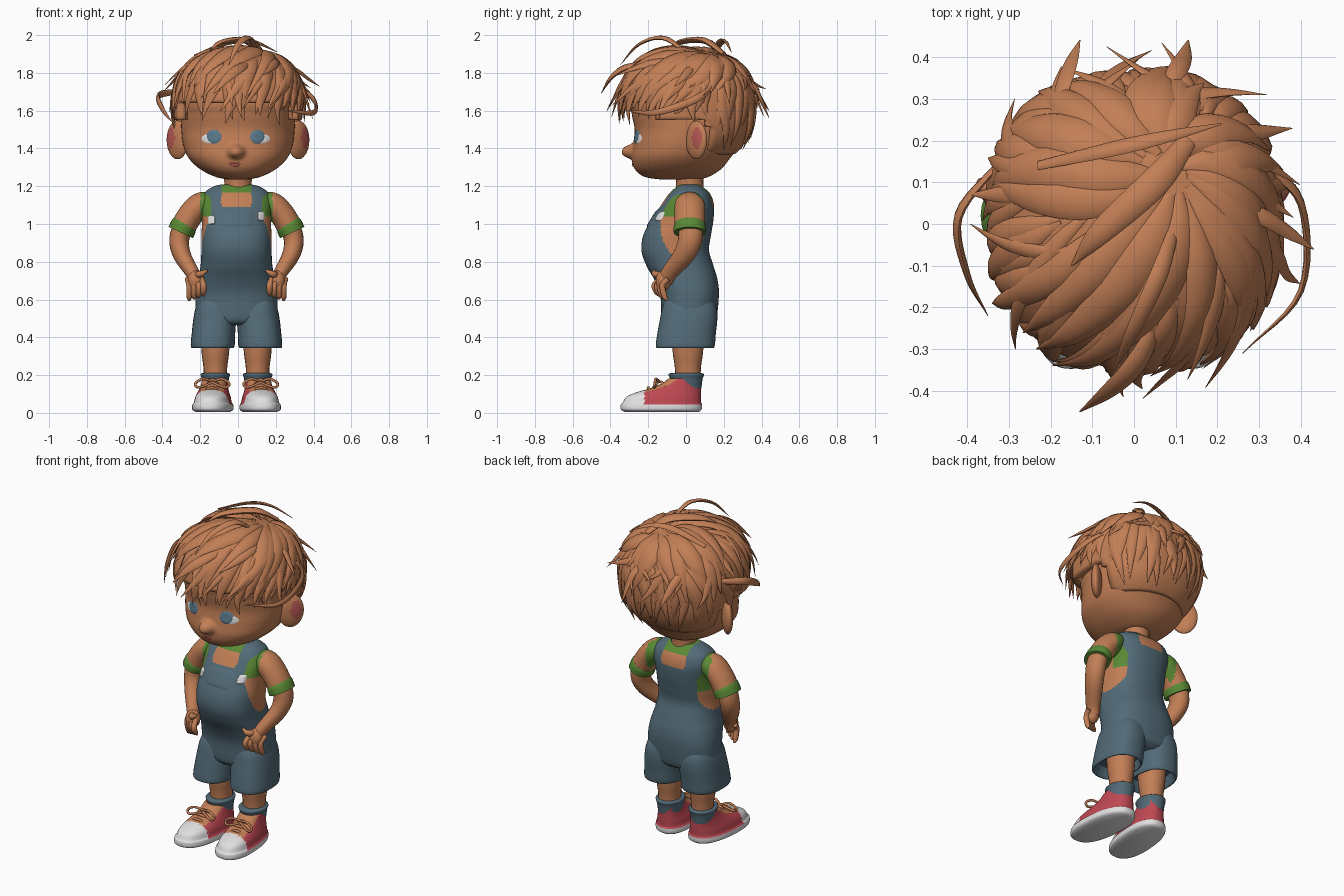
import bpy, bmesh, math, random
from mathutils import Vector, Matrix
from mathutils.bvhtree import BVHTree

if "Cube" in bpy.data.objects:
    bpy.data.objects.remove(bpy.data.objects["Cube"])

random.seed(11)
rnd, TAU = random.uniform, 2 * math.pi

def mat(name, r, g, b):
    m = bpy.data.materials.new(name)
    m.diffuse_color = (r, g, b, 1)
    m.use_nodes = True
    m.node_tree.nodes["Principled BSDF"].inputs["Base Color"].default_value = m.diffuse_color
    return m

TAN, DENIM = mat("warm_tan", .54, .21, .092), mat("denim_blue", .085, .145, .185)
GREEN, RED = mat("shirt_green", .10, .25, .035), mat("shoe_red", .52, .065, .085)
WHITE, IRIS = mat("off_white", .74, .74, .74), mat("eye_blue", .10, .19, .26)
PINK = mat("soft_pink", .48, .10, .09)

def spline(pts, m):
    """Catmull-Rom through tuples of any length, m steps per span."""
    p = [Vector(q) for q in pts]
    p = [2 * p[0] - p[1]] + p + [2 * p[-1] - p[-2]]
    out = []
    for a, b, c, d in zip(p, p[1:], p[2:], p[3:]):
        for t in (k / m for k in range(m)):
            out.append(.5 * (2 * b + (c - a) * t + (2 * a - 5 * b + 4 * c - d) * t * t
                             + (3 * b - a - 3 * c + d) * t ** 3))
    return out + [p[-2]]

def finish(name, bm, mats, rule=None, xf=None):
    bmesh.ops.recalc_face_normals(bm, faces=bm.faces)
    for f in bm.faces:
        f.material_index = rule(f.calc_center_median(), f.normal) if rule else 0
    if xf:
        bm.transform(xf)
        bmesh.ops.recalc_face_normals(bm, faces=bm.faces)
    me = bpy.data.meshes.new(name)
    bm.to_mesh(me)
    bm.free()
    for m in mats:
        me.materials.append(m)
    ob = bpy.data.objects.new(name, me)
    bpy.context.collection.objects.link(ob)
    bpy.ops.object.select_all(action='DESELECT')
    ob.select_set(True)
    bpy.context.view_layer.objects.active = ob
    bpy.ops.object.shade_smooth_by_angle(angle=math.radians(60))
    return ob

def skin_rings(bm, rings):
    vs = [[bm.verts.new(p) for p in r] for r in rings]
    for a, b in zip(vs, vs[1:]):
        for i in range(len(a)):
            bm.faces.new((a[i - 1], a[i], b[i], b[i - 1]))
    bm.faces.new(vs[0])
    bm.faces.new(vs[-1][::-1])

def outline(n, e):
    """Unit superellipse."""
    f = lambda v: math.copysign(abs(v) ** (2 / e), v)
    return [(f(math.cos(TAU * i / n)), f(math.sin(TAU * i / n))) for i in range(n)]

def loft(name, keys, mats, rule=None, m=5, n=48, e=2.4, xf=None, push=lambda p: 0):
    """Stack of rounded outlines; keys are (z, centre x, half width, front y, back y)."""
    bm = bmesh.new()
    skin_rings(bm, [[(cx + rx * u, (yf + yb) / 2 + (yb - yf) / 2 * w, z) for u, w in outline(n, e)]
                    for z, cx, rx, yf, yb in spline(keys, m)])
    for v in bm.verts:
        v.co.y += push(v.co)
    return finish(name, bm, mats, rule, xf)

def tubes(name, paths, mats, rule=None, xf=None, m=4, n=20, flat=1, centre=None):
    """Tapered tubes from (points, radii); flat squashes toward centre (hair) or along y."""
    bm = bmesh.new()
    for pts, radii in paths:
        data, rings = spline([(*p, r) for p, r in zip(pts, radii)], m), []
        for i, d in enumerate(data):
            p = d.xyz
            t = (data[min(i + 1, len(data) - 1)].xyz - data[max(i - 1, 0)].xyz).normalized()
            b = t.cross(p - centre if centre else Vector((0, 1, 0))).normalized()
            c = b.cross(t) * flat
            rings.append([p + max(d.w, .001) * (b * u + c * w) for u, w in outline(n, 2)])
        skin_rings(bm, rings)
    return finish(name, bm, mats, rule, xf)

def ball(name, xf, mats, scale, rule=None):
    bm = bmesh.new()
    bmesh.ops.create_uvsphere(bm, u_segments=40, v_segments=32, radius=1)
    bm.transform(Matrix.Diagonal((*scale, 1)))
    return finish(name, bm, mats, rule, xf)

def decal(name, target, cx, cz, rx, rz, m, lift=.004, e=2, bend=0):
    """Thin patch wrapped on the front of the target."""
    me = target.data
    tree = BVHTree.FromPolygons([v.co for v in me.vertices], [p.vertices for p in me.polygons])
    rings = []
    for k in (1, .75, .5, .25, .02):
        xz = [(cx + rx * u * k, cz + rz * w * k + bend * (u * k) ** 2) for u, w in outline(32, e)]
        rings.append([(x, tree.ray_cast(Vector((x, -2, z)), Vector((0, 1, 0)))[0].y
                       - lift * (1 if k < 1 else -.2), z) for x, z in xz])
    bm = bmesh.new()
    skin_rings(bm, rings)
    return finish(name, bm, [m])

X0 = -.008
# head with nose bump, neck, face details
def nose(p):
    d = ((p.x + .01) / .034) ** 2 + ((p.z - 1.385) / .03) ** 2
    return -.054 * math.exp(-d * d * .5) if p.y < -.1 else 0

head = loft("head", [(1.235, 0, .05, -.13, .06), (1.25, 0, .12, -.22, .12), (1.29, 0, .2, -.27, .185),
                     (1.35, 0, .262, -.287, .235), (1.42, 0, .29, -.28, .285), (1.5, 0, .3, -.272, .318),
                     (1.58, 0, .302, -.287, .32), (1.66, 0, .3, -.295, .31), (1.78, 0, .23, -.23, .23)],
            [TAN], m=10, n=128, e=2.2, push=nose)
tubes("neck", [([(0, .02, 1.13), (0, .02, 1.2), (0, .02, 1.3)], [.085, .072, .08])], [TAN])
decal("mouth", head, -.015, 1.312, .036, .01, PINK, bend=.014)
for s in (-1, 1):
    decal("eye_white", head, s * .135 - .012, 1.452, .049, .026, WHITE, .003)
    decal("iris", head, s * .116 - .012, 1.462, .042, .039, IRIS, .006)
    # ears, turned outward and forward
    turn = Matrix.Translation((.32, .055, 1.445)) @ Matrix.Rotation(-.8, 4, 'Z')
    ball("ear", Matrix.Diagonal((s, 1, 1, 1)) @ turn, [TAN, PINK], (.03, .075, .102), lambda c, n: int(
        c.x > 0 and ((c.y - .026) / .032) ** 2 + ((c.z - .01) / .056) ** 2 < 1))

# hair cap
HC = Vector((0, .005, 1.61))
def scalp(az, th, k=1, whorl=0):
    d = Vector((math.sin(th) * math.cos(az), math.sin(th) * math.sin(az), math.cos(th)))
    d += Vector((.32, .42, 0)) * whorl * max(0, math.cos(th))
    return HC + d * k * sum(abs(c / r) ** 2.4 for c, r in zip(d, (.342, .35, .312))) ** (-1 / 2.4)

bm = bmesh.new()
skin_rings(bm, [[scalp(TAU * i / 64, .02 + 2.5 * j / 48) for i in range(64)] for j in range(49)])
def below_hairline(c):
    return c.z < (1.65 if c.y < -.15 else 1.55 if c.y < .12 else 1.37)
bmesh.ops.delete(bm, geom=[f for f in bm.faces if below_hairline(f.calc_center_median())], context='FACES')
solid = finish("hair_cap", bm, [TAN]).modifiers.new("thickness", 'SOLIDIFY')
solid.thickness, solid.offset = .05, -1

# hair locks swirling from the crown whorl: fringe layer, broad top layer, wild flicked ends
locks = []
def lock(az, th0, th1, swirl, flare, w):
    locks.append(([scalp(az + swirl * t, th0 + (th1 - th0) * t, .995 + .012 * math.sin(math.pi * t)
                         + flare * t ** 3, 1) for t in (0, .2, .4, .6, .8, 1)],
                  [w * k for k in (.2, .75, 1, .85, .5, .03)]))
for i in range(46):
    az = TAU * (i + rnd(0, 1)) / 46
    lock(az, .8, (1.72 if math.sin(az) < .35 else 2.12) + rnd(-.14, .08), rnd(-.5, .3), rnd(-.02, .07), rnd(.026, .046))
for i in range(26):
    lock(TAU * (i + rnd(0, 1)) / 26, rnd(.08, .3), rnd(1.2, 1.6), rnd(-.8, 0), rnd(0, .1), rnd(.04, .062))
for i in range(22):
    lock(TAU * (i + rnd(0, 1)) / 22, rnd(.6, .9), rnd(1.2, 1.7), rnd(-.9, .6), rnd(.12, .25), rnd(.018, .03))
tubes("hair_locks", locks, [TAN], n=8, flat=.42, centre=HC)

# loose strands standing off the head
strands = [
    (.036, (.13, .2, 1.9), (.05, .1, 1.97), (-.08, -.02, 1.965), (-.15, -.1, 1.92)),
    (.02, (-.23, .14, 1.89), (-.05, .18, 1.96), (.08, .21, 1.965), (.21, .24, 1.91)),
    (.022, (.1, 0, 1.91), (.06, -.12, 1.985), (0, -.25, 1.95), (-.05, -.35, 1.84)),
    (.03, (.05, -.25, 1.85), (0, -.34, 1.82), (-.06, -.4, 1.77), (-.13, -.45, 1.69)),
    (.022, (-.32, .15, 1.7), (-.42, .02, 1.68), (-.4, -.12, 1.61), (-.35, -.22, 1.54)),
    (.02, (.3, .15, 1.74), (.4, .05, 1.66), (.4, -.16, 1.59), (.26, -.31, 1.6)),
    (.022, (.2, .05, 1.85), (.3, .02, 1.82), (.37, -.02, 1.77), (.43, -.06, 1.73)),
    (.024, (-.2, .22, 1.8), (-.17, .33, 1.74), (-.15, .39, 1.67), (-.13, .44, 1.6)),
    (.024, (.06, .28, 1.8), (.1, .36, 1.73), (.12, .4, 1.65), (.13, .44, 1.56))]
tubes("loose_strands", [(p, [w * .6, w, w * .8, .002]) for w, *p in strands], [TAN], m=6, n=8, flat=.45, centre=HC)

# torso: overalls with straps, shirt showing at neck and armholes
def torso_rule(c, n):
    x = abs(c.x - X0)
    if x < .08 and c.z > 1.088:
        return 2 if c.z > 1.168 else 1
    if x > .135 and c.z > .82 and ((c.y + .015) / .12) ** 2 + ((c.z - .99) / .17) ** 2 < 1:
        return 2 if c.z > (1.04 if c.y < .02 else .95) else 1
    return 0

torso = loft("overalls_body", [(z, X0, r, f, b) for z, r, f, b in [
    (.465, .17, -.1, .13), (.5, .212, -.128, .16), (.62, .216, -.136, .174), (.7, .206, -.165, .168),
    (.78, .19, -.21, .145), (.86, .186, -.236, .122), (.94, .186, -.226, .132), (1.02, .182, -.185, .145),
    (1.1, .188, -.132, .148), (1.16, .172, -.09, .128), (1.195, .13, -.052, .09), (1.21, .08, -.035, .075)]],
    [DENIM, TAN, GREEN], torso_rule, m=8, n=128)
decal("bib_pocket", torso, X0, 1.03, .1, .05, DENIM, .006, e=6)
for x, z in ((-.14, 1.02), (.122, 1.04)):
    decal("strap_buckle", torso, x, z, .02, .024, WHITE, .009, e=4)

def shoe_rule(p, n):
    if p.z < .045 or p.y < -.22:
        return 1
    return 2 if abs(abs(p.x - X0) - .115) < .062 and p.y < -.05 and n.z > .15 else 0

for s in (-1, 1):
    def P(x, y, z):
        return (s * x + X0, y, z)
    # shorts leg with a recessed opening
    loft("shorts_leg", [(z, s * c + X0, r, f, b) for z, c, r, f, b in [
        (.62, .1, .09, -.1, .13), (.56, .112, .103, -.125, .16), (.5, .115, .113, -.137, .166),
        (.42, .122, .115, -.152, .158), (.355, .126, .116, -.16, .152), (.348, .126, .103, -.147, .139),
        (.4, .12, .09, -.12, .12)]], [DENIM])
    tubes("leg", [([P(.112, .01, z) for z in (.45, .32, .24, .14)], [.08, .073, .063, .06])], [TAN], flat=1.1)
    tubes("sock", [([P(.112, .002, z) for z in (.13, .18, .205, .212)], [.066, .072, .078, .06])], [DENIM], flat=1.2)
    # shirt sleeve and hem
    tubes("sleeve", [([P(.13, .02, 1.12), P(.19, .02, 1.1), P(.245, .02, 1.045), P(.292, .02, .965)],
                      [.05, .067, .067, .066])], [TAN, GREEN],
          lambda c, n: int(abs(c.x - X0) < (.19 if c.y < .05 else .215)), m=8, n=32, flat=1.2)
    tubes("sleeve_hem", [([P(.272, .02, 1.0), P(.281, .02, .985), P(.295, .02, .955)], [.067, .071, .071])],
          [GREEN], flat=1.2)
    # arm, hand on hip
    tubes("arm", [([P(.27, .02, 1.02), P(.303, .022, .92), P(.288, -.012, .835), P(.235, -.085, .745),
                    P(.215, -.11, .70)], [.055, .053, .047, .037, .034])], [TAN], flat=1.2)
    ball("palm", Matrix.Translation(P(.215, -.12, .70)), [TAN], (.042, .04, .055))
    fingers = [([P(.215, -.12, .73), P(.19, -.165, .735), P(.155, -.165, .755)], [.018, .017, .006])]
    for k in range(4):
        x, y, z = .175 + .025 * k, -.155 + .014 * k, .64 - .008 * k
        fingers.append(([P(x + .01, y + .02, .71), P(x, y - .012, .675), P(x, y, z), P(x, y + .015, z - .02)],
                        [.014, .016, .015, .007]))
    tubes("fingers", fingers, [TAN], n=10)
    # shoe: white sole and toe cap, red sides, tan tongue; splayed by a shear
    c, splay = s * .115 + X0, Matrix.Identity(4)
    splay[0][1] = -s * .08
    loft("shoe", [(z, c, r, f, b) for z, r, f, b in [
        (.006, .09, -.325, .07), (.018, .106, -.345, .083), (.045, .105, -.345, .085), (.054, .098, -.335, .08),
        (.085, .091, -.315, .08), (.108, .082, -.265, .08), (.13, .074, -.19, .08), (.155, .068, -.13, .08),
        (.18, .065, -.095, .082), (.182, .055, -.085, .073)]], [RED, WHITE, TAN], shoe_rule, n=96, xf=splay)
    # laces and bow
    laces = [([(c - .06, y + .02, z - .022), (c, y, z + .008), (c + .06, y + .02, z - .022)], [.008] * 3)
             for y, z in ((-.2, .125), (-.165, .138), (-.13, .155))]
    laces += [([(c, -.14, .165), (c + d * .05, -.16, .18), (c + d * .09, -.165, .155),
                (c + d * .07, -.17, .135), (c, -.15, .16)], [.007] * 5) for d in (-1, 1)]
    tubes("laces", laces, [TAN], xf=splay, n=8)
